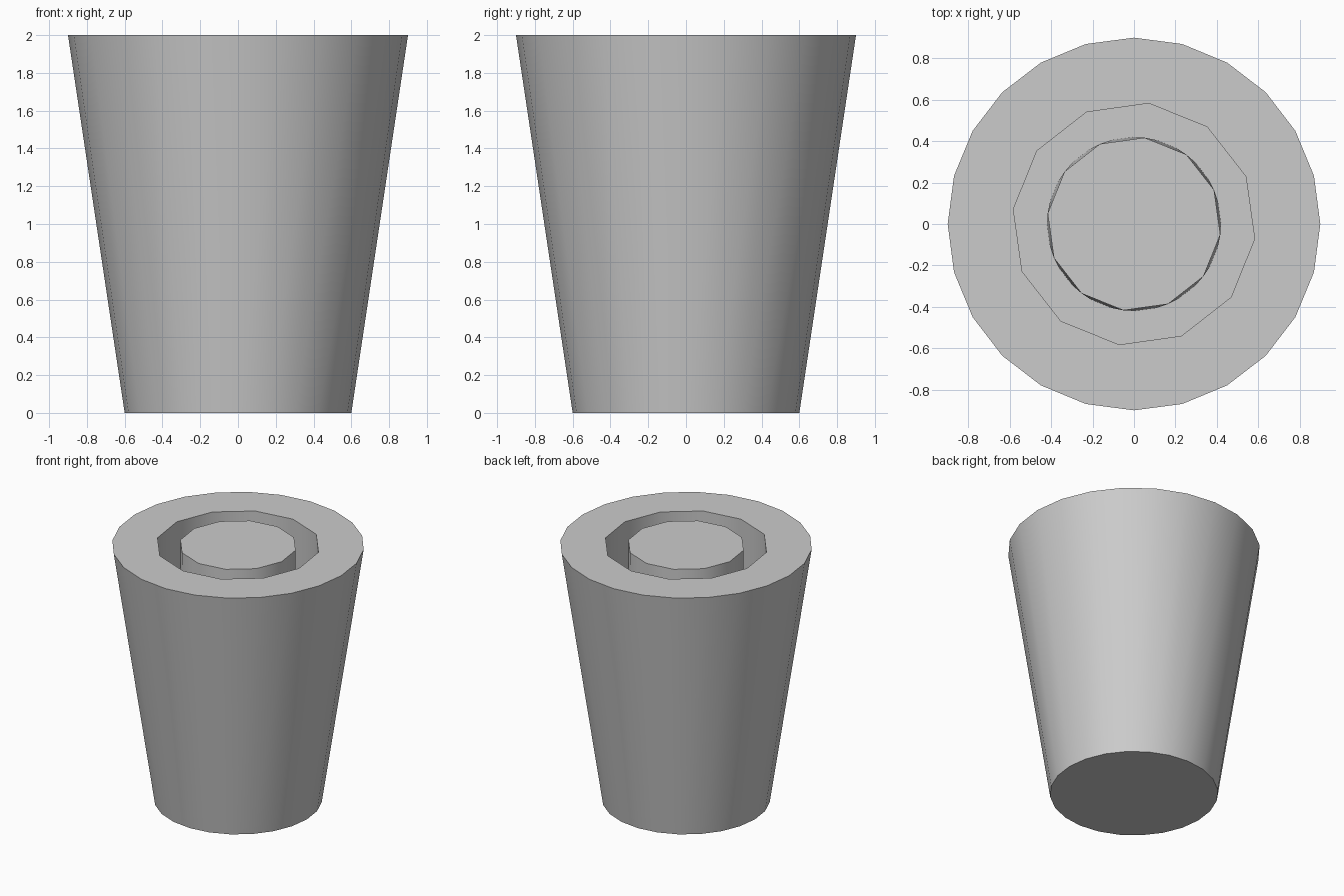
import bpy, bmesh
from math import cos, sin, radians

if "Cube" in bpy.data.objects:
    bpy.data.objects.remove(bpy.data.objects["Cube"])

FLOOR = 1.0      # bottom of the ring groove
TWIST = -7       # turn of the twelve-sided rings


def ring(bm, n, r, z, turn=0):
    return [bm.verts.new((r * cos(radians(turn + 360 * i / n)),
                          r * sin(radians(turn + 360 * i / n)), z)) for i in range(n)]


def wall(bm, a, b):
    """Quads between two rings with equal side counts."""
    n = len(a)
    for i in range(n):
        bm.faces.new((a[i], a[(i + 1) % n], b[(i + 1) % n], b[i]))


def blend(bm, wide, few):
    """Join a 24-sided ring to a 12-sided one."""
    n = len(few)
    for k in range(n):
        t, u = few[k], few[(k + 1) % n]
        p, q, s = wide[2 * k - 1], wide[2 * k], wide[(2 * k + 1) % (2 * n)]
        bm.faces.new((p, q, t))
        bm.faces.new((q, u, t))
        bm.faces.new((q, s, u))


def finish(bm, name):
    bmesh.ops.recalc_face_normals(bm, faces=bm.faces)
    mesh = bpy.data.meshes.new(name)
    bm.to_mesh(mesh)
    bm.free()
    ob = bpy.data.objects.new(name, mesh)
    bpy.context.collection.objects.link(ob)
    bpy.ops.object.select_all(action='DESELECT')
    ob.select_set(True)
    bpy.context.view_layer.objects.active = ob
    bpy.ops.object.shade_smooth_by_angle(angle=radians(40))


# Tapered body: base, outer wall, flat rim, groove wall and floor, centre plug
bm = bmesh.new()
base = ring(bm, 24, 0.6, 0)
top = ring(bm, 24, 0.9, 2)
hole_top = ring(bm, 12, 0.587, 2, TWIST)
hole_floor = ring(bm, 12, 0.587, FLOOR, TWIST)
plug_floor = ring(bm, 24, 0.42, FLOOR)
plug_top = ring(bm, 12, 0.42, 2, TWIST)
bm.faces.new(base)
wall(bm, base, top)
blend(bm, top, hole_top)
wall(bm, hole_top, hole_floor)
blend(bm, plug_floor, hole_floor)
blend(bm, plug_floor, plug_top)
bm.faces.new(plug_top)
finish(bm, "tapered_body")
